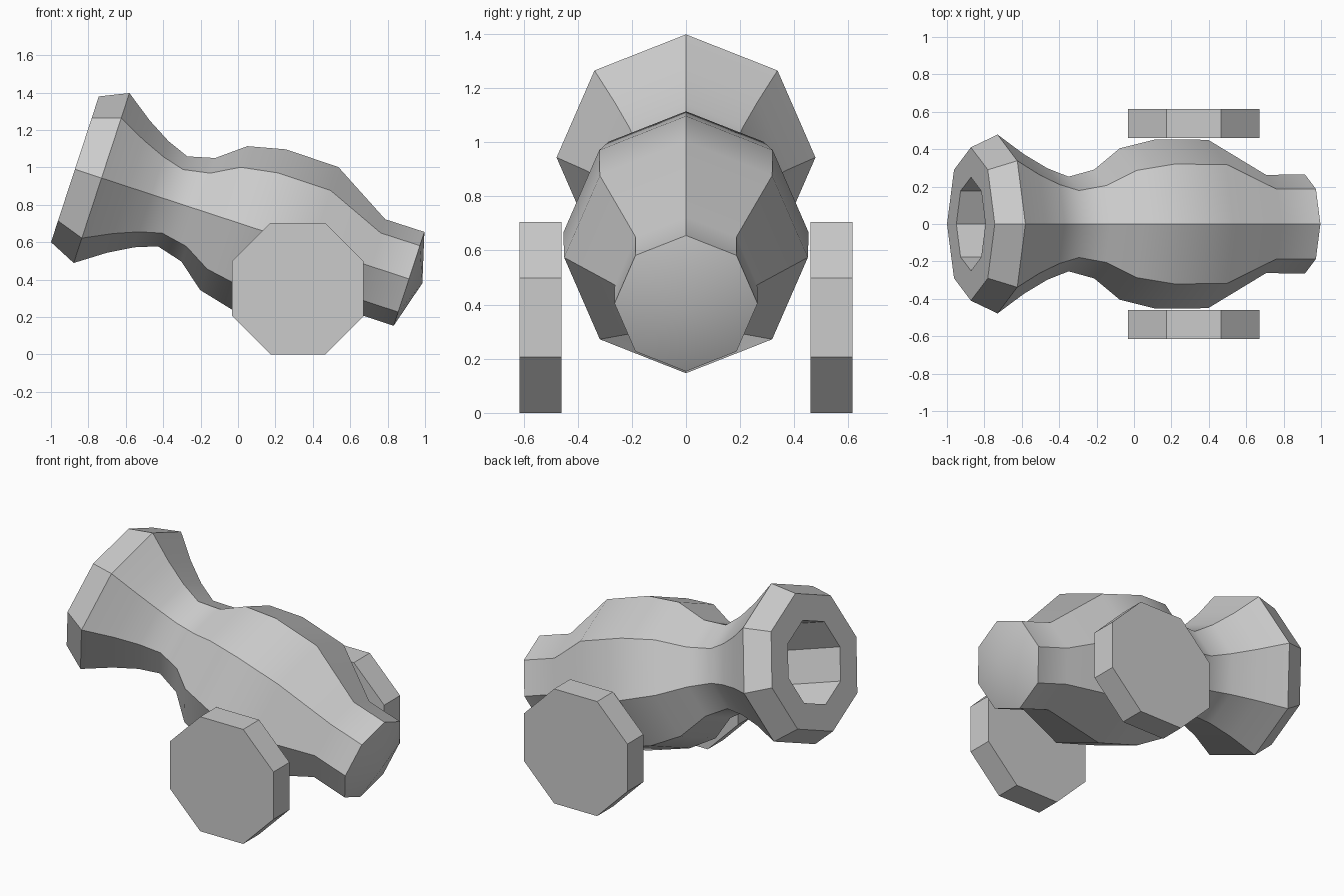
import bpy, bmesh
from math import radians, sin, cos, pi
from mathutils import Vector

if "Cube" in bpy.data.objects:
    bpy.data.objects.remove(bpy.data.objects["Cube"])

SIDES = 8


def finish(name, bm, angle):
    bmesh.ops.recalc_face_normals(bm, faces=bm.faces[:])
    mesh = bpy.data.meshes.new(name)
    bm.to_mesh(mesh)
    bm.free()
    mesh.shade_smooth()
    mesh.set_sharp_from_angle(angle=radians(angle))
    obj = bpy.data.objects.new(name, mesh)
    bpy.context.collection.objects.link(obj)
    return obj


def lathe(name, profile, origin, axis, up, turn=0.0, angle=35):
    """Spin (distance, radius) pairs around an axis; radius 0 makes a tip."""
    bm = bmesh.new()
    origin, axis, up = Vector(origin), Vector(axis).normalized(), Vector(up).normalized()
    side = axis.cross(up)
    rings = []
    for s, r in profile:
        n = SIDES if r else 1
        ring = []
        for i in range(n):
            a = 2 * pi * i / SIDES + turn
            ring.append(bm.verts.new(origin + axis * s + (up * cos(a) + side * sin(a)) * r))
        rings.append(ring)
    for a, b in zip(rings, rings[1:]):
        for i in range(SIDES):
            j = (i + 1) % SIDES
            quad = [a[i % len(a)], a[j % len(a)], b[j % len(b)], b[i % len(b)]]
            bm.faces.new(list(dict.fromkeys(quad)))
    return finish(name, bm, angle)


# Tilted barrel: bore, muzzle lip, neck, belly, domed breech
barrel_profile = [
    (0.50, 0), (0.50, 0.25), (0, 0.25), (0, 0.41), (0.15, 0.478),
    (0.30, 0.372), (0.43, 0.298), (0.55, 0.253), (0.694, 0.291),
    (0.838, 0.405), (1.04, 0.453), (1.335, 0.45), (1.66, 0.263),
    (1.88, 0.264), (1.955, 0),
]
lathe("barrel", barrel_profile, (-0.872, 0, 0.99),
      (0.950, 0, -0.3115), (0.3115, 0, 0.950))

# Two solid eight-sided wheels, flat side down
wheel_r = 0.352 / cos(pi / SIDES)
wheel_profile = [(0.46, 0), (0.46, wheel_r), (0.615, wheel_r), (0.615, 0)]
for name, sign in (("front_wheel", -1), ("back_wheel", 1)):
    lathe(name, wheel_profile, (0.32, 0, 0.352), (0, sign, 0), (0, 0, 1),
          turn=pi / SIDES)
